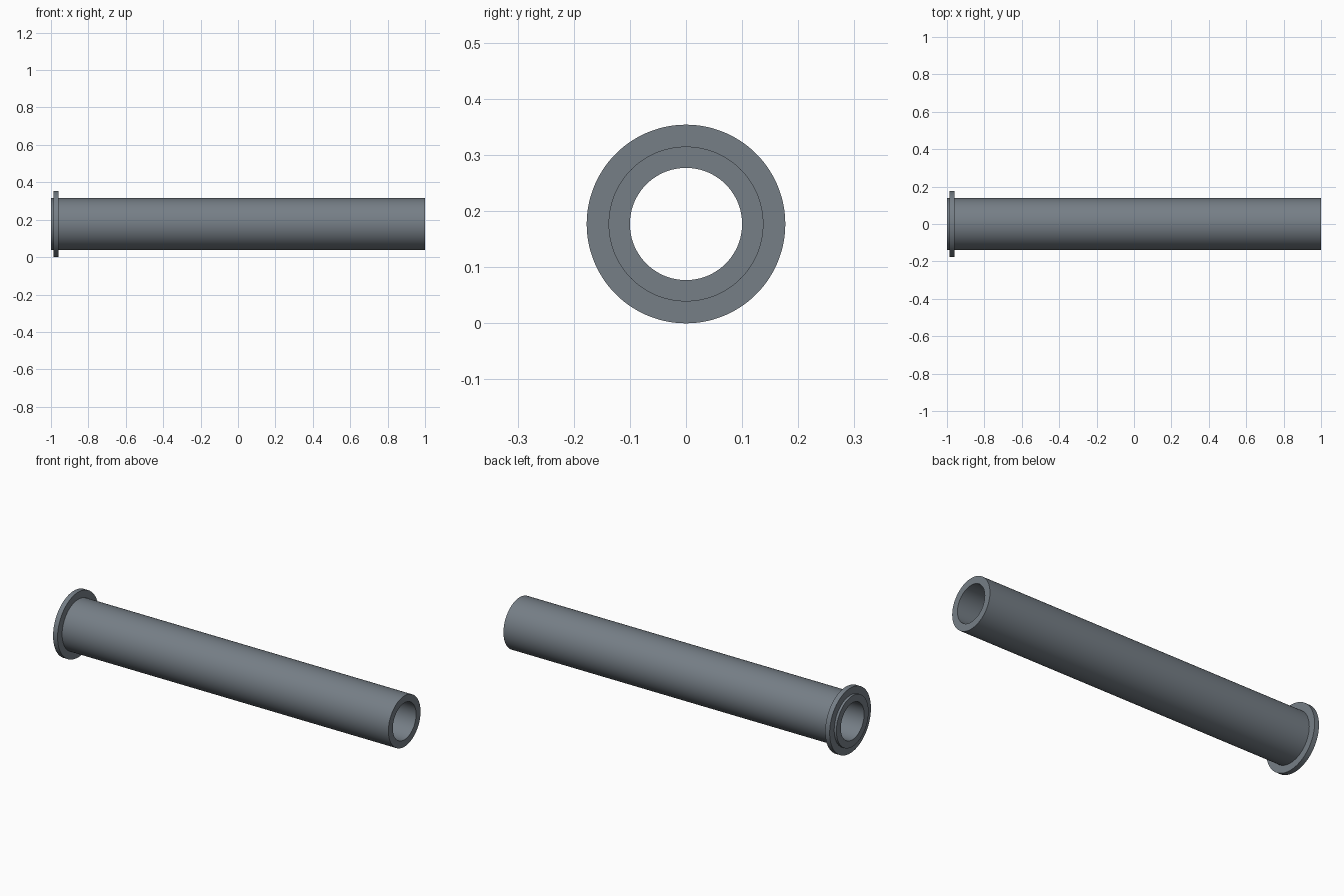
import bpy, bmesh, math

if "Cube" in bpy.data.objects:
    bpy.data.objects.remove(bpy.data.objects["Cube"])

SEGMENTS = 128
R_FLANGE, R_TUBE, R_BORE = 0.177, 0.138, 0.10


def lathe(name, profile, material):
    """Revolve a closed (x, radius) profile around the horizontal x axis."""
    bm = bmesh.new()
    rings = []
    for i in range(SEGMENTS):
        a = 2 * math.pi * i / SEGMENTS
        rings.append([bm.verts.new((x, r * math.sin(a), R_FLANGE + r * math.cos(a)))
                      for x, r in profile])
    n = len(profile)
    for i in range(SEGMENTS):
        a, b = rings[i], rings[(i + 1) % SEGMENTS]
        for j in range(n):
            k = (j + 1) % n
            bm.faces.new((a[j], a[k], b[k], b[j]))
    bmesh.ops.recalc_face_normals(bm, faces=bm.faces)
    mesh = bpy.data.meshes.new(name)
    bm.to_mesh(mesh)
    bm.free()
    mesh.materials.append(material)
    obj = bpy.data.objects.new(name, mesh)
    bpy.context.collection.objects.link(obj)
    bpy.ops.object.select_all(action='DESELECT')
    obj.select_set(True)
    bpy.context.view_layer.objects.active = obj
    bpy.ops.object.shade_smooth_by_angle(angle=math.radians(30))
    return obj


# Dark blue-grey steel
steel = bpy.data.materials.new("dark_steel")
steel.diffuse_color = (0.18, 0.21, 0.24, 1.0)
steel.use_nodes = True
steel.node_tree.nodes["Principled BSDF"].inputs["Base Color"].default_value = steel.diffuse_color

# Hollow tube with a thin collar just inside its left end
lathe("flanged_tube", [
    (-1.0, R_BORE), (-1.0, R_TUBE),
    (-0.987, R_TUBE), (-0.987, R_FLANGE),
    (-0.96, R_FLANGE), (-0.96, R_TUBE),
    (1.0, R_TUBE), (1.0, R_BORE),
], steel)
